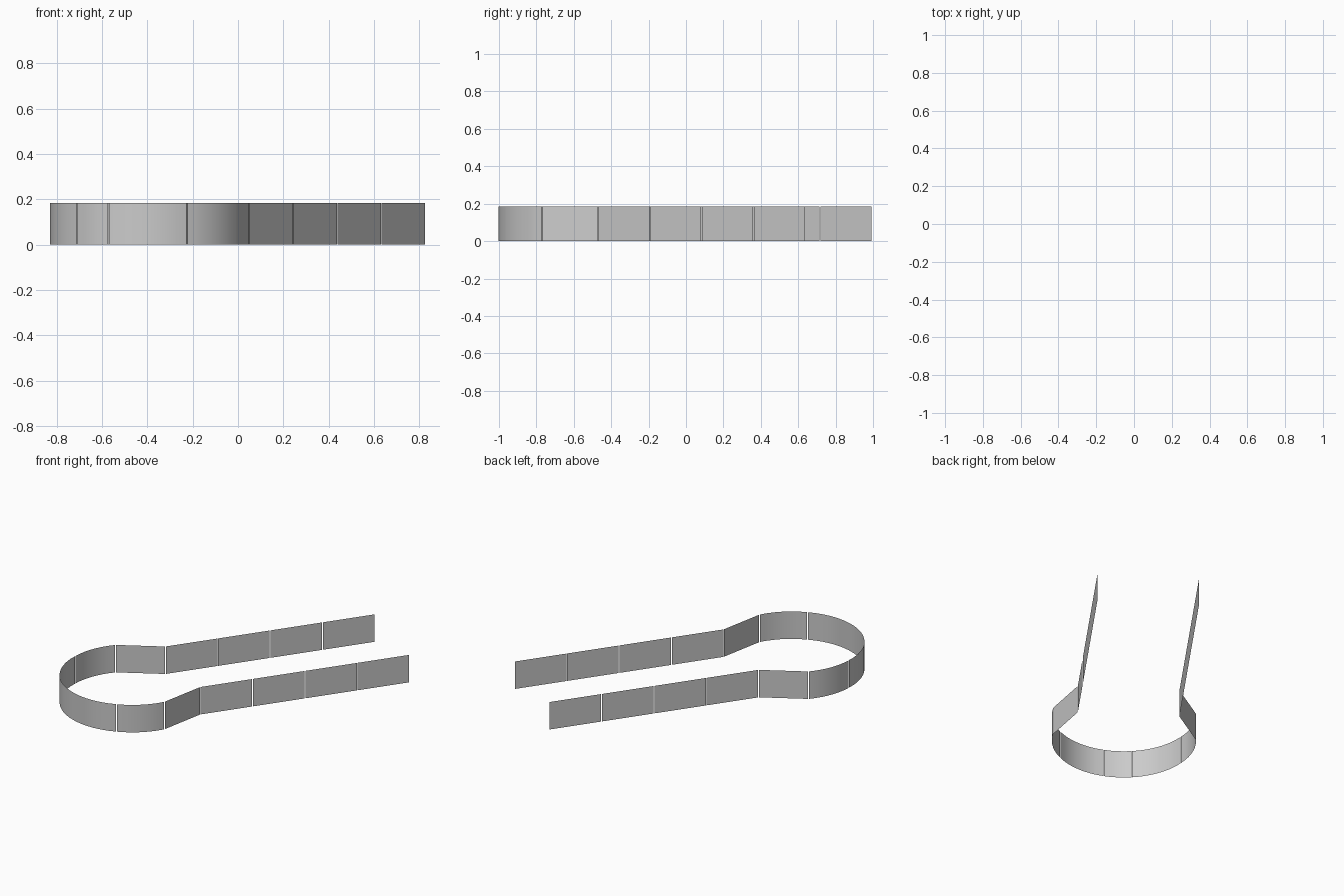
import bpy, bmesh
from math import sin, cos, radians
from mathutils import Matrix

if "Cube" in bpy.data.objects:
    bpy.data.objects.remove(bpy.data.objects["Cube"])

HEIGHT = 0.184
GAP = 0.005          # slit between neighbouring panels
R, CENTRE = 0.43, -0.34
# local frame: +y runs along the straight arms, origin midway between the necks
PLACE = Matrix.Translation((-0.204, -0.2935, 0)) @ Matrix.Rotation(radians(-35), 4, 'Z')


def panel(name, pts):
    """Upright thin sheet following a plan path, trimmed slightly at both ends."""
    pts = list(pts)
    d0 = (pts[1] - pts[0]).normalized()
    d1 = (pts[-1] - pts[-2]).normalized()
    pts[0] = pts[0] + d0 * GAP / 2
    pts[-1] = pts[-1] - d1 * GAP / 2
    bm = bmesh.new()
    low = [bm.verts.new(PLACE @ p) for p in pts]
    high = [bm.verts.new(v.co + Vector((0, 0, HEIGHT))) for v in low]
    for i in range(len(pts) - 1):
        f = bm.faces.new((low[i], low[i + 1], high[i + 1], high[i]))
        f.smooth = True
    me = bpy.data.meshes.new(name)
    bm.to_mesh(me)
    bm.free()
    ob = bpy.data.objects.new(name, me)
    bpy.context.collection.objects.link(ob)


from mathutils import Vector


def arc(side, a0, a1, r0=R, r1=R, n=7):
    """Points on the rounded end; angles are measured from its tip."""
    out = []
    for i in range(n + 1):
        k = i / n
        a, r = radians(a0 + (a1 - a0) * k), r0 + (r1 - r0) * k
        out.append(Vector((side * r * sin(a), CENTRE - r * cos(a), 0)))
    return out


# tip of the rounded end
panel("tip_panel", arc(1, -11.5, 11.5, n=4))

for side, label in ((1, "right"), (-1, "left")):
    # curved panels of the rounded end
    lower = arc(side, 11.5, 58.9)
    upper = arc(side, 58.9, 98.2, R, 0.44)
    panel(label + "_lower_curve", lower)
    panel(label + "_upper_curve", upper)
    # narrowing neck
    neck = Vector((side * 0.31, 0, 0))
    panel(label + "_neck", [upper[-1], neck])
    # straight arm in four panels
    step = Vector((0, 0.3386, 0))
    for i in range(4):
        panel(f"{label}_arm_{i + 1}", [neck + step * i, neck + step * (i + 1)])
